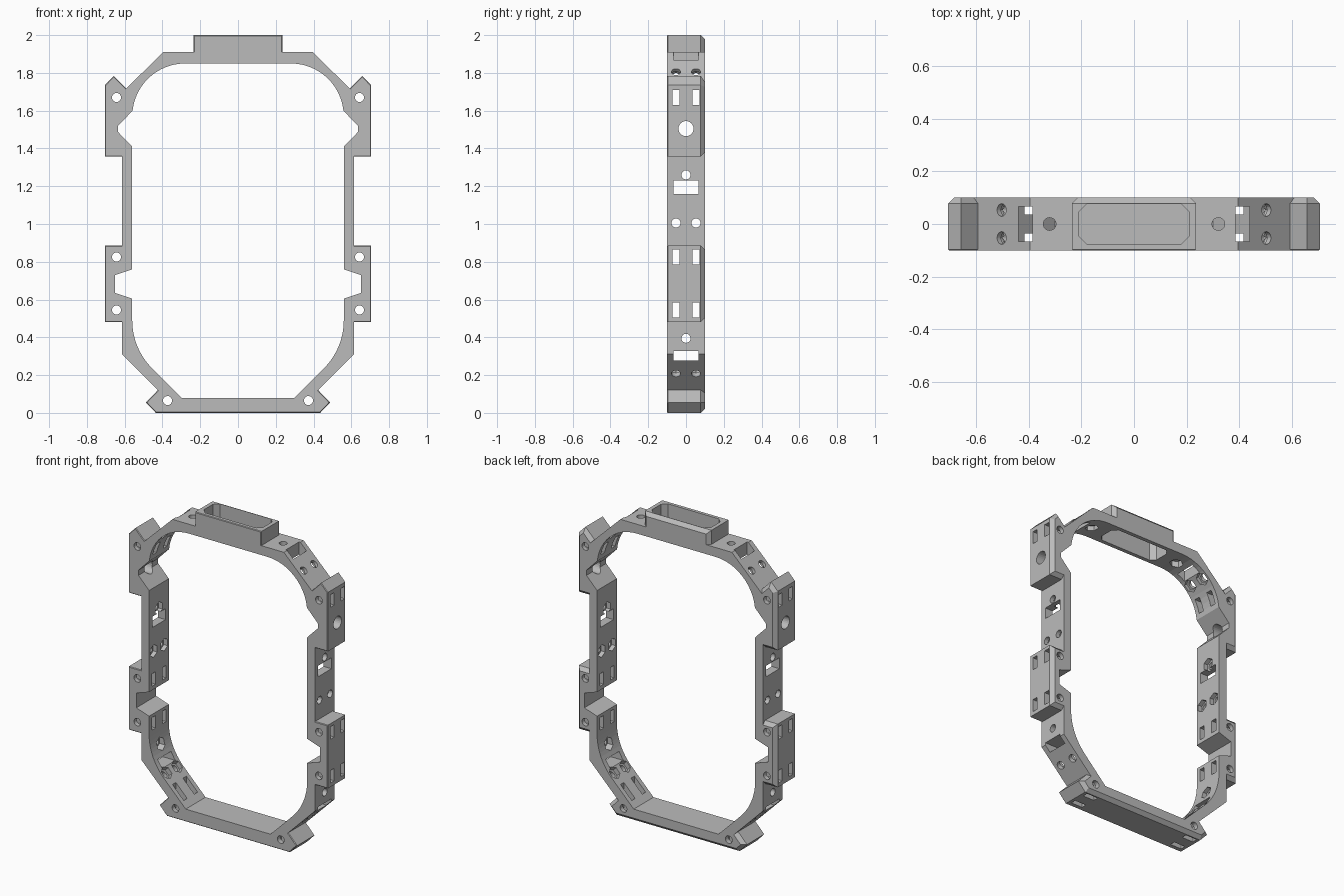
import bpy, bmesh
from math import sin, cos, pi, radians
from mathutils import Matrix, Vector

if "Cube" in bpy.data.objects:
    bpy.data.objects.remove(bpy.data.objects["Cube"], do_unlink=True)

HALF = 0.1  # half the frame depth

grey = bpy.data.materials.new("matte_grey")
grey.use_nodes = True
grey.diffuse_color = (0.5, 0.5, 0.5, 1)
grey.node_tree.nodes["Principled BSDF"].inputs["Base Color"].default_value = (0.5, 0.5, 0.5, 1)


def finish(name, bm):
    bmesh.ops.recalc_face_normals(bm, faces=bm.faces)
    mesh = bpy.data.meshes.new(name)
    bm.to_mesh(mesh)
    bm.free()
    mesh.materials.append(grey)
    obj = bpy.data.objects.new(name, mesh)
    bpy.context.scene.collection.objects.link(obj)
    return obj


def prism(name, points, y0=-HALF, y1=HALF, back=0, front=0):
    """Extrude an x-z outline along y, optionally chamfering its cap edges."""
    bm = bmesh.new()
    face = bm.faces.new([bm.verts.new((x, y0, z)) for x, z in points])
    new = bmesh.ops.extrude_face_region(bm, geom=[face])["geom"]
    bmesh.ops.translate(bm, vec=(0, y1 - y0, 0),
                        verts=[v for v in new if isinstance(v, bmesh.types.BMVert)])
    for y, size in ((y1, back), (y0, front)):
        if size:
            rim = [e for e in bm.edges if all(abs(v.co.y - y) < 1e-5 for v in e.verts)]
            bmesh.ops.bevel(bm, geom=rim, offset=size, segments=1, affect='EDGES')
    return finish(name, bm)


def box(lo, hi):
    lo, hi = Vector(lo), Vector(hi)
    bm = bmesh.new()
    bmesh.ops.create_cube(bm, size=1, matrix=Matrix.Translation((lo + hi) / 2)
                          @ Matrix.Diagonal((*(hi - lo), 1)))
    return finish("cutter", bm)


def rod(start, end, radius, sides=24):
    start, end = Vector(start), Vector(end)
    turn = (end - start).to_track_quat('Z', 'Y').to_matrix().to_4x4()
    bm = bmesh.new()
    bmesh.ops.create_cone(bm, cap_ends=True, segments=sides, radius1=radius, radius2=radius,
                          depth=(end - start).length,
                          matrix=Matrix.Translation((start + end) / 2) @ turn)
    return finish("cutter", bm)


def combine(target, tool, operation):
    mod = target.modifiers.new(operation.lower(), 'BOOLEAN')
    mod.operation, mod.solver, mod.object = operation, 'EXACT', tool
    tool.hide_render = True
    bpy.context.view_layer.objects.active = target
    bpy.ops.object.modifier_apply(modifier=mod.name)
    bpy.data.objects.remove(tool, do_unlink=True)


def cut(tool):
    combine(frame, tool, 'DIFFERENCE')


def mirrored(half):
    """Close a right-hand outline across x = 0."""
    return half + [(-x, z) for x, z in reversed(half)]


def arc(cx, cz, r, a0, a1, steps=12):
    angles = [radians(a0 + (a1 - a0) * i / steps) for i in range(steps + 1)]
    return [(cx + r * cos(a), cz + r * sin(a)) for a in angles]


# Eight-sided body
frame = prism("ring_frame", mirrored([(0.395, 1.91), (0.615, 1.695), (0.615, 0.312), (0.333, 0.03)]))

# Raised mounting pads with chamfered rims
pads = [mirrored([(0.235, 2.0), (0.235, 1.87)]),
        mirrored([(0.405, 0.141), (0.487, 0.055), (0.435, 0)])]
for s in (1, -1):
    pads.append([(s * x, z) for x, z in [(0.575, 1.70), (0.657, 1.784), (0.705, 1.735),
                                         (0.705, 1.357), (0.575, 1.357)]])
    pads.append([(s * x, z) for x, z in [(0.58, 0.885), (0.705, 0.885), (0.705, 0.48), (0.58, 0.48)]])
for points in pads:
    combine(frame, prism("pad", points, back=0.022, front=0.004), 'UNION')

# Central opening with rounded corners and side notches
opening = arc(0.28, 1.57, 0.28, 90, 6) + [(0.635, 1.52), (0.635, 1.487), (0.56, 1.41),
                                          (0.56, 0.76), (0.65, 0.73), (0.65, 0.635), (0.56, 0.605)]
opening += arc(0.20, 0.49, 0.36, 0, -45) + [(0.30, 0.08)]
cut(prism("cutter", mirrored(opening), -0.3, 0.3))

# Socket through the top block, with clipped corners
socket = [(0.21, 0.045), (0.18, 0.075)]
socket += [(-x, y) for x, y in reversed(socket)]
socket += [(-x, -y) for x, y in socket]
tool = prism("cutter", socket, 1.7, 2.2)
tool.data.transform(Matrix(((1, 0, 0, 0), (0, 0, 1, 0), (0, 1, 0, 0), (0, 0, 0, 1))))
tool.data.flip_normals()
cut(tool)


def bolt(point, direction, wall):
    """Bolt hole through the wall with a hexagonal nut pocket on its inner side."""
    p, d = Vector(point), Vector(direction).normalized()
    cut(rod(p + d * 0.06, p - d * 0.12, 0.024))
    cut(rod(p - d * wall / 2, p - d * 0.12, 0.04, 6))


for s in (1, -1):
    # Front-to-back holes in the pads
    for x, z in ((0.643, 1.67), (0.643, 0.825), (0.643, 0.545), (0.373, 0.065)):
        cut(rod((s * x, -0.2, z), (s * x, 0.2, z), 0.024))
    # Large cable hole in the upper pad
    cut(rod((s * 0.5, 0, 1.505), (s * 0.8, 0, 1.505), 0.04))
    # Rectangular windows in the side walls, lower corners and upper corners
    for z0, z1 in ((1.16, 1.23), (0.277, 0.327)):
        cut(box((s * 0.65 - 0.2, -0.067, z0), (s * 0.65 + 0.2, 0.067, z1)))
    cut(box((s * 0.412 - 0.027, -0.067, 1.7), (s * 0.412 + 0.027, 0.067, 2.1)))
    # Single bolts along the middle
    bolt((s * 0.615, 0, 1.26), (s, 0, 0), 0.055)
    bolt((s * 0.615, 0, 0.395), (s, 0, 0), 0.07)
    bolt((s * 0.32, 0, 1.91), (0, 0, 1), 0.06)
    for y in (0.053, -0.053):
        # Paired strap slots through the pads
        for z in (1.67, 0.825, 0.545):
            cut(box((s * 0.65 - 0.2, y - 0.019, z - 0.04), (s * 0.65 + 0.2, y + 0.019, z + 0.04)))
        cut(box((s * 0.375 - 0.04, y - 0.017, -0.1), (s * 0.375 + 0.04, y + 0.017, 0.25)))
        # Paired bolts on the sides and the sloping corners
        bolt((s * 0.615, y, 1.005), (s, 0, 0), 0.055)
        bolt((s * 0.503, y, 1.806), (s, 0, 1), 0.045)
        bolt((s * 0.511, y, 0.208), (s, 0, -1), 0.06)

for poly in frame.data.polygons:
    poly.use_smooth = False
    poly.material_index = 0
